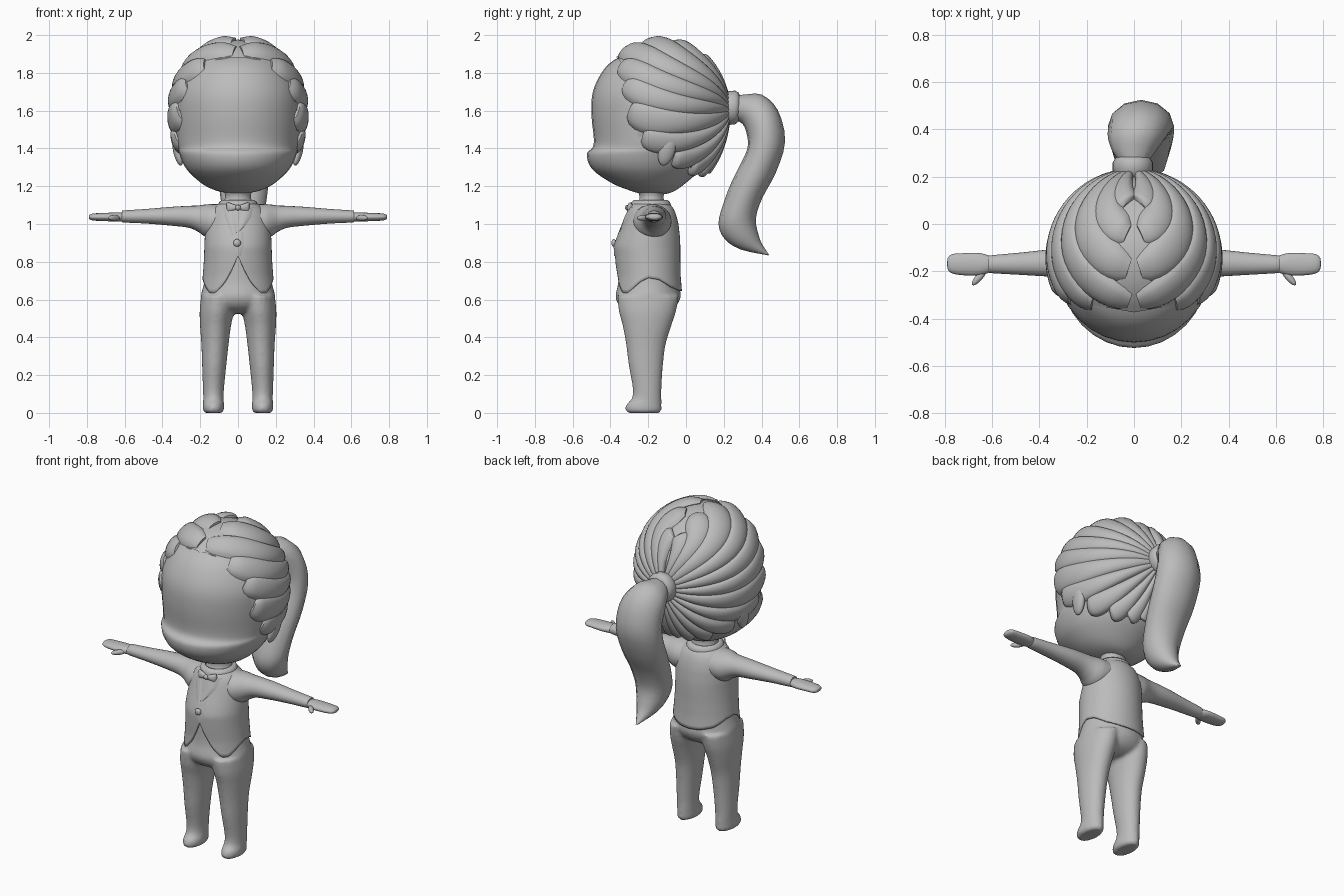
import bpy, bmesh, math
from mathutils import Vector

if "Cube" in bpy.data.objects:
    bpy.data.objects.remove(bpy.data.objects["Cube"])

grey = bpy.data.materials.new("plain_grey")
grey.diffuse_color = (0.5, 0.5, 0.5, 1)
grey.use_nodes = True
grey.node_tree.nodes["Principled BSDF"].inputs["Base Color"].default_value = grey.diffuse_color
X, Y, Z = Vector((1, 0, 0)), Vector((0, 1, 0)), Vector((0, 0, 1))


def finish(name, bm, angle=60):
    bmesh.ops.recalc_face_normals(bm, faces=bm.faces)
    me = bpy.data.meshes.new(name)
    bm.to_mesh(me)
    bm.free()
    ob = bpy.data.objects.new(name, me)
    bpy.context.collection.objects.link(ob)
    me.materials.append(grey)
    bpy.ops.object.select_all(action='DESELECT')
    ob.select_set(True)
    bpy.context.view_layer.objects.active = ob
    bpy.ops.object.shade_smooth_by_angle(angle=math.radians(angle))
    return ob


def skin(name, rings, closed=True, caps=True, angle=60):
    """Join rings of points into a surface."""
    bm = bmesh.new()
    vs = [[bm.verts.new(p) for p in r] for r in rings]
    n = len(vs[0])
    for a, b in zip(vs, vs[1:]):
        for i in range(n if closed else n - 1):
            j = (i + 1) % n
            bm.faces.new((a[i], a[j], b[j], b[i]))
    if caps:
        bm.faces.new(vs[0])
        bm.faces.new(vs[-1])
    return finish(name, bm, angle)


def dense(rows, k=4):
    """Smooth in-between rows."""
    out = []
    for i in range(len(rows) - 1):
        p = [rows[max(0, min(len(rows) - 1, i + d))] for d in (-1, 0, 1, 2)]
        for s in range(k):
            t = s / k
            out.append([0.5 * (2*b + (c - a)*t + (2*a - 5*b + 4*c - d)*t*t + (3*b - a - 3*c + d)*t**3)
                        for a, b, c, d in zip(*p)])
    return out + [list(rows[-1])]


def ellipse(c, u, v, n=32):
    return [c + u*math.cos(2*math.pi*i/n) + v*math.sin(2*math.pi*i/n) for i in range(n)]


def upright(name, rows):
    """Rows: z, centre x, half width, front y, back y."""
    return skin(name, [ellipse(Vector((x, (f + b)/2, z)), X*r, Y*(b - f)/2) for z, x, r, f, b in dense(rows)])


def lerp(table, x):
    for a, b in zip(table, table[1:]):
        if x <= b[0]:
            t = max(0, (x - a[0])/(b[0] - a[0]))
            return [p + (q - p)*t for p, q in zip(a, b)]
    return list(table[-1])


def ball(name, loc, size, rot=(0, 0, 0)):
    bpy.ops.mesh.primitive_uv_sphere_add(segments=24, ring_count=14, location=loc, rotation=rot)
    ob = bpy.context.object
    ob.name, ob.scale = name, size
    ob.data.materials.append(grey)
    bpy.ops.object.shade_smooth()
    return ob


# Head with a soft muzzle, and neck
upright("head", [(1.16, 0, .03, -.24, -.1), (1.175, 0, .11, -.29, -.06), (1.21, 0, .185, -.38, -.01),
                 (1.27, 0, .255, -.475, .06), (1.32, 0, .29, -.515, .1), (1.375, 0, .312, -.523, .13),
                 (1.405, 0, .318, -.495, .145), (1.45, 0, .325, -.488, .16), (1.57, 0, .333, -.5, .18),
                 (1.68, 0, .33, -.497, .18), (1.77, 0, .3, -.465, .16), (1.85, 0, .245, -.405, .1),
                 (1.91, 0, .16, -.3, .03), (1.94, 0, .03, -.2, -.08)])
upright("neck", [(1.06, 0, .1, -.28, -.09), (1.12, 0, .074, -.25, -.115), (1.16, 0, .07, -.25, -.115),
                 (1.21, 0, .1, -.28, -.08)])
for s in (1, -1):
    ball("ear", (s*.318, -.1, 1.39), (.026, .043, .085), (-.3, s*.2, 0))


# Hair: polar coordinates around the ponytail knot
def polar(theta, phi, s=1):
    t, p = math.radians(theta), math.radians(phi)
    return Vector((s*math.sin(t)*math.cos(p), math.cos(t), math.sin(t)*math.sin(p)))


def scalp(d, k):
    return Vector((d.x*.36*k, -.14 + d.y*.36*k, 1.6 + d.z*k*(.388 if d.z > 0 else .46)))


hairline = [(-90, 44), (-60, 54), (-40, 70), (-28, 86), (-20, 108), (0, 118), (40, 123), (90, 132)]
cap = []
for i in range(21):
    ring = []
    for j in range(72):
        a = j*5 - 90
        f = a if a <= 90 else 180 - a
        edge = lerp(hairline, f)[1]
        ring.append(scalp(polar(3 + (edge - 3)*i/20, a), .97))
    cap.append(ring)
skin("hair_cap", cap, caps=False)


def lock(name, mid, end, reach, half, s):
    rings, n = [], 24
    path = [polar(reach + (9 - reach)*(i/n)**1.25, mid + (end - mid)*(1 - i/n)**3, s) for i in range(n + 1)]
    for i, d in enumerate(path):
        t = i/n
        tan = path[min(n, i + 1)] - path[max(0, i - 1)]
        side = tan.cross(d).normalized()*s
        w = half*(.55 + .45*math.sqrt(min(1, t/.15)))*min(1, 1.25 - t)
        lift = .075*min(1, .45 + t/.16)
        top, under = [], []
        for j in range(9):
            u = -1 + j/4
            q = (d + side*w*u).normalized()
            top.append(scalp(q, .968 + lift*(1 - u*u)**.6 - .012*u))
            if 0 < j < 8:
                under.append(scalp(q, .93))
        rings.append(top + under[::-1])
    skin(name, rings, angle=50)


# Locks: angle at the knot, angle at the tip, reach, half width
locks = [(74, 84, 50, .17), (60, 85, 74, .22), (44, 86, 99, .25), (29, 86, 123, .22), (16, 52, 125, .21),
         (3, 26, 121, .2), (-10, 0, 117, .2), (-24, -19, 105, .17), (-40, -36, 78, .16),
         (-56, -52, 62, .15), (-72, -69, 52, .14), (-85, -84, 46, .13)]
for s in (1, -1):
    for row in locks:
        lock("hair_lock", *row, s)

# Hair tie and ponytail
skin("hair_tie", [ellipse(Vector((-.005, y, 1.615 + .1*(y - .24))), X*r, Z*r*1.05)
                  for y, r in ((.18, .05), (.2, .075), (.225, .085), (.26, .085), (.28, .072), (.29, .04))])
tail = [(0, .25, 1.68, .25, 1.55, .05), (.0, .31, 1.685, .3, 1.53, .09), (.01, .4, 1.685, .325, 1.46, .12),
        (.025, .485, 1.605, .325, 1.4, .135), (.03, .525, 1.44, .295, 1.33, .14), (.03, .475, 1.27, .24, 1.22, .135),
        (.03, .405, 1.14, .195, 1.1, .12), (.03, .37, 1.03, .172, 1.0, .105), (.03, .385, .94, .205, .92, .08),
        (.03, .405, .89, .29, .865, .05), (.03, .44, .837, .435, .834, .006)]
rings = []
for x, yo, zo, yi, zi, r in dense(tail, 3):
    o, q = Vector((x, yo, zo)), Vector((x, yi, zi))
    rings.append(ellipse((o + q)/2, X*r, (o - q)/2, 12))
skin("ponytail", rings)

# Jacket with a cutaway hem
body = [(.6, .198, -.378, -.018), (.65, .195, -.372, -.022), (.72, .187, -.368, -.028), (.8, .181, -.374, -.03),
        (.88, .178, -.378, -.03), (.93, .176, -.362, -.032), (1.0, .17, -.335, -.04), (1.05, .158, -.318, -.052),
        (1.08, .14, -.307, -.065), (1.1, .115, -.298, -.08), (1.12, .08, -.27, -.11)]
hem = [(0, .83), (10, .76), (22, .69), (38, .635), (50, .635), (75, .695), (90, .715), (110, .705),
       (135, .665), (160, .648), (180, .645)]


def on_body(a, z, grow=0):
    _, r, f, b = lerp(body, z)
    return Vector(((r + grow)*math.sin(a), (f + b)/2 - ((b - f)/2 + grow)*math.cos(a), z))


rings = []
for i in range(25):
    ring = []
    for j in range(72):
        deg = j*5
        low = lerp(hem, min(deg, 360 - deg))[1]
        ring.append(on_body(math.radians(deg), low + (1.12 - low)*i/24))
    rings.append(ring)
jacket = skin("jacket", rings, caps=False)
mod = jacket.modifiers.new("cloth", 'SOLIDIFY')
mod.thickness, mod.offset = .01, -1

# Lapels and the overlapping front edge
for name, edges in (("lapel", [(1.09, .03, .085), (1.04, .015, .07), (1.0, .005, .045), (.955, -.005, .003)]),
                    ("lapel", [(1.09, -.085, -.03), (1.04, -.07, -.02), (.98, -.045, -.01), (.94, -.03, -.005)]),
                    ("front_flap", [(.96, -.005, .03), (.92, -.03, .03), (.88, -.038, .03), (.83, -.01, .012)])):
    skin(name, [[on_body(math.asin((a + (b - a)*k/4)/lerp(body, z)[1]), z, .005 if 0 < k < 4 else .001)
                 for k in range(5)] for z, a, b in edges], closed=False, caps=False)
ball("button", (-.005, -.382, .9), (.02, .013, .02))

# Collar and bow tie
skin("collar", [ellipse(Vector((0, -.187, z)), X*r, Y*r*1.02)
                for z, r in ((1.08, .1), (1.095, .108), (1.115, .1), (1.128, .086), (1.125, .075))], caps=False)
for s in (1, -1):
    skin("bow_wing", [ellipse(Vector((s*x, -.305 + x*.2, 1.087)), Y*t, Z*h, 12)
                      for x, t, h in ((0, .008, .01), (.025, .014, .018), (.05, .016, .027), (.06, .006, .026))])
ball("bow_knot", (0, -.31, 1.087), (.014, .013, .015))


def blend(parts, size):
    """Join parts into one soft surface."""
    bpy.ops.object.select_all(action='DESELECT')
    for ob in parts:
        ob.select_set(True)
    bpy.context.view_layer.objects.active = parts[0]
    bpy.ops.object.join()
    mod = parts[0].modifiers.new("blend", 'REMESH')
    mod.mode, mod.voxel_size, mod.use_smooth_shade = 'VOXEL', size, True
    mod = parts[0].modifiers.new("soften", 'SMOOTH')
    mod.factor, mod.iterations = .5, 6


# Trousers and feet
parts = [upright("trousers", [(.525, 0, .09, -.27, -.12), (.545, 0, .155, -.325, -.075), (.575, 0, .19, -.358, -.045),
                              (.62, 0, .197, -.373, -.028), (.7, 0, .178, -.358, -.038), (.85, 0, .16, -.355, -.05)])]
for s in (1, -1):
    parts.append(upright("leg", [(.0, s*.13, .042, -.305, -.14), (.012, s*.13, .055, -.32, -.13),
                                 (.045, s*.13, .056, -.316, -.13), (.075, s*.13, .054, -.287, -.13),
                                 (.13, s*.13, .056, -.282, -.13), (.25, s*.126, .064, -.303, -.122),
                                 (.36, s*.122, .072, -.317, -.108), (.46, s*.119, .082, -.335, -.078),
                                 (.54, s*.112, .091, -.356, -.052), (.62, s*.104, .091, -.364, -.038)]))
blend(parts, .01)

# Sleeves and hands.  Rows: x, centre y, centre z, half depth, half height
sleeve = [(.06, -.18, 1.02, .105, .085), (.14, -.177, 1.015, .1, .09), (.175, -.173, 1.018, .088, .085),
          (.21, -.168, 1.028, .073, .07), (.26, -.166, 1.038, .064, .058), (.35, -.165, 1.041, .058, .05),
          (.48, -.168, 1.041, .047, .039), (.6, -.17, 1.04, .038, .032), (.615, -.17, 1.04, .034, .028)]
hand = [(.59, -.17, 1.038, .025, .02), (.63, -.17, 1.037, .042, .024), (.67, -.17, 1.037, .048, .023),
        (.73, -.17, 1.037, .046, .021), (.77, -.168, 1.037, .04, .018), (.787, -.168, 1.037, .025, .011),
        (.79, -.168, 1.037, .008, .004)]
for s in (1, -1):
    for name, rows in (("sleeve", sleeve), ("hand", hand)):
        skin(name, [ellipse(Vector((s*x, y, z)), Y*d, Z*h, 24) for x, y, z, d, h in dense(rows)])
    ball("thumb", (s*.655, -.225, 1.032), (.044, .015, .015), (0, 0, -s*.85))
